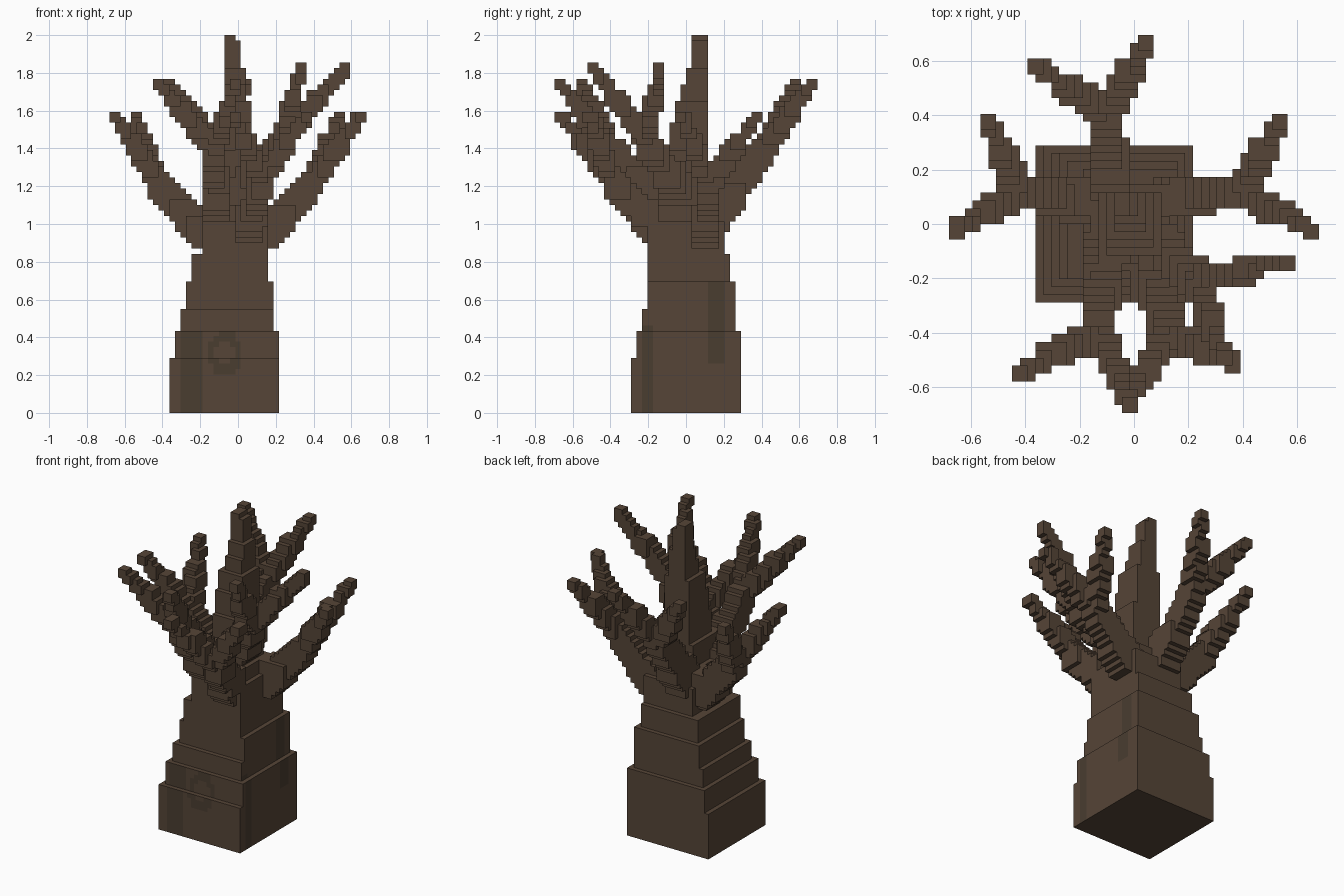
import bpy, bmesh
from mathutils import Vector

if "Cube" in bpy.data.objects:
    bpy.data.objects.remove(bpy.data.objects["Cube"])

U = 2 / 69  # block size
KNOT = (-0.07, 0.315)


def material(name, rgb):
    m = bpy.data.materials.new(name)
    m.diffuse_color = (*rgb, 1)
    m.use_nodes = True
    m.node_tree.nodes["Principled BSDF"].inputs["Base Color"].default_value = m.diffuse_color
    return m


BARK = material("bark", (0.092, 0.059, 0.038))
DARK = material("dark_bark", (0.068, 0.047, 0.030))

# six cube sides: direction and corner offsets
SIDES = [
    ((1, 0, 0), [(1, 0, 0), (1, 1, 0), (1, 1, 1), (1, 0, 1)]),
    ((-1, 0, 0), [(0, 0, 0), (0, 0, 1), (0, 1, 1), (0, 1, 0)]),
    ((0, 1, 0), [(0, 1, 0), (0, 1, 1), (1, 1, 1), (1, 1, 0)]),
    ((0, -1, 0), [(0, 0, 0), (1, 0, 0), (1, 0, 1), (0, 0, 1)]),
    ((0, 0, 1), [(0, 0, 1), (1, 0, 1), (1, 1, 1), (0, 1, 1)]),
    ((0, 0, -1), [(0, 0, 0), (0, 1, 0), (1, 1, 0), (1, 0, 0)]),
]


def is_dark(cell, d):
    """Knot ring and streaks on the lower trunk."""
    x, y, z = cell[0] * U, (cell[1] + 0.5) * U, (cell[2] + 0.5) * U
    if z > 0.7:
        return False
    if d == (0, -1, 0):
        r = ((x - KNOT[0]) / 0.085) ** 2 + ((z - KNOT[1]) / 0.115) ** 2
        return 0.35 < r < 1.1 or (-0.30 < x < -0.18 and z < 0.43)
    if d == (1, 0, 0):
        return 0.13 < y < 0.2 and z > 0.25 or -0.23 < y < -0.18 and z < 0.45
    return False


def blocks(name, cells):
    """Outer skin of a set of blocks, with flat areas merged."""
    bm = bmesh.new()
    verts = {}
    for c in sorted(cells):
        for d, corners in SIDES:
            if (c[0] + d[0], c[1] + d[1], c[2] + d[2]) in cells:
                continue
            face = []
            for o in corners:
                k = (c[0] + o[0], c[1] + o[1], c[2] + o[2])
                if k not in verts:
                    verts[k] = bm.verts.new(((k[0] - 0.5) * U, k[1] * U, k[2] * U))
                face.append(verts[k])
            bm.faces.new(face).material_index = int(is_dark(c, d))
    bmesh.ops.dissolve_limit(bm, angle_limit=0.01, verts=bm.verts[:],
                             edges=bm.edges[:], delimit={'MATERIAL'})
    me = bpy.data.meshes.new(name)
    bm.to_mesh(me)
    bm.free()
    me.materials.append(BARK)
    me.materials.append(DARK)
    ob = bpy.data.objects.new(name, me)
    bpy.context.collection.objects.link(ob)


def box(x0, x1, y0, y1, z0, z1):
    return {(x, y, z) for x in range(x0, x1) for y in range(y0, y1)
            for z in range(z0, z1)}


def limb(a, b, w0, w1):
    """Square brush swept from a to b, tapering from w0 to w1 blocks."""
    a, b = Vector(a), Vector(b)
    cells = set()
    for i in range(41):
        t = i / 40
        p = a.lerp(b, t) / U + Vector((0.5, 0, 0))
        w = round(w0 + (w1 - w0) * t)
        lo = [round(v - w / 2) for v in p]
        cells |= box(lo[0], lo[0] + w, lo[1], lo[1] + w, lo[2], lo[2] + w)
    return cells


# stepped trunk
trunk = set()
for tier in [(-12, 8, -10, 10, 0, 10), (-11, 8, -9, 10, 10, 15),
             (-10, 7, -8, 9, 15, 19), (-9, 7, -7, 9, 19, 24),
             (-8, 6, -7, 8, 24, 29), (-6, 6, -7, 7, 29, 35)]:
    trunk |= box(*tier)
blocks("trunk", trunk)

# central leader, upright at the back left and stepped at the front right
leader = set()
for tier in [(-5, 5, -6, 5, 35, 38), (-4, 4, -5, 4, 38, 43),
             (-3, 4, -4, 4, 43, 48), (-3, 3, -3, 4, 48, 53),
             (-3, 3, -2, 4, 53, 57), (-2, 2, -1, 4, 57, 60),
             (-2, 2, 0, 4, 60, 63), (-2, 1, 1, 4, 63, 68),
             (-2, 0, 1, 4, 68, 69)]:
    leader |= box(*tier)
blocks("leader", leader)

# forked branches: base, fork, two tips
forks = {
    "left_branch": ((-0.16, 0.08, 0.93), (-0.42, 0.12, 1.21),
                    (-0.54, 0.38, 1.57), (-0.65, -0.02, 1.57)),
    "right_branch": ((0.12, 0.10, 0.93), (0.39, 0.12, 1.21),
                     (0.535, 0.38, 1.57), (0.65, -0.02, 1.57)),
    "back_branch": ((-0.10, 0.12, 1.00), (-0.10, 0.41, 1.38),
                    (-0.36, 0.58, 1.74), (0.04, 0.66, 1.74)),
    "front_left_branch": ((-0.11, -0.10, 1.02), (-0.12, -0.39, 1.39),
                          (-0.42, -0.55, 1.74), (-0.02, -0.66, 1.74)),
    "front_branch": ((0.04, -0.12, 0.94), (0.13, -0.39, 1.23),
                     (-0.02, -0.66, 1.57), (0.36, -0.51, 1.57)),
    "front_right_branch": ((0.03, -0.03, 1.17), (0.23, -0.21, 1.43),
                           (0.56, -0.14, 1.82), (0.33, -0.48, 1.82)),
}
for name, (base, fork, tip1, tip2) in forks.items():
    blocks(name, limb(base, fork, 5, 3.8) | limb(fork, tip1, 3.4, 2)
           | limb(fork, tip2, 3.4, 2))
